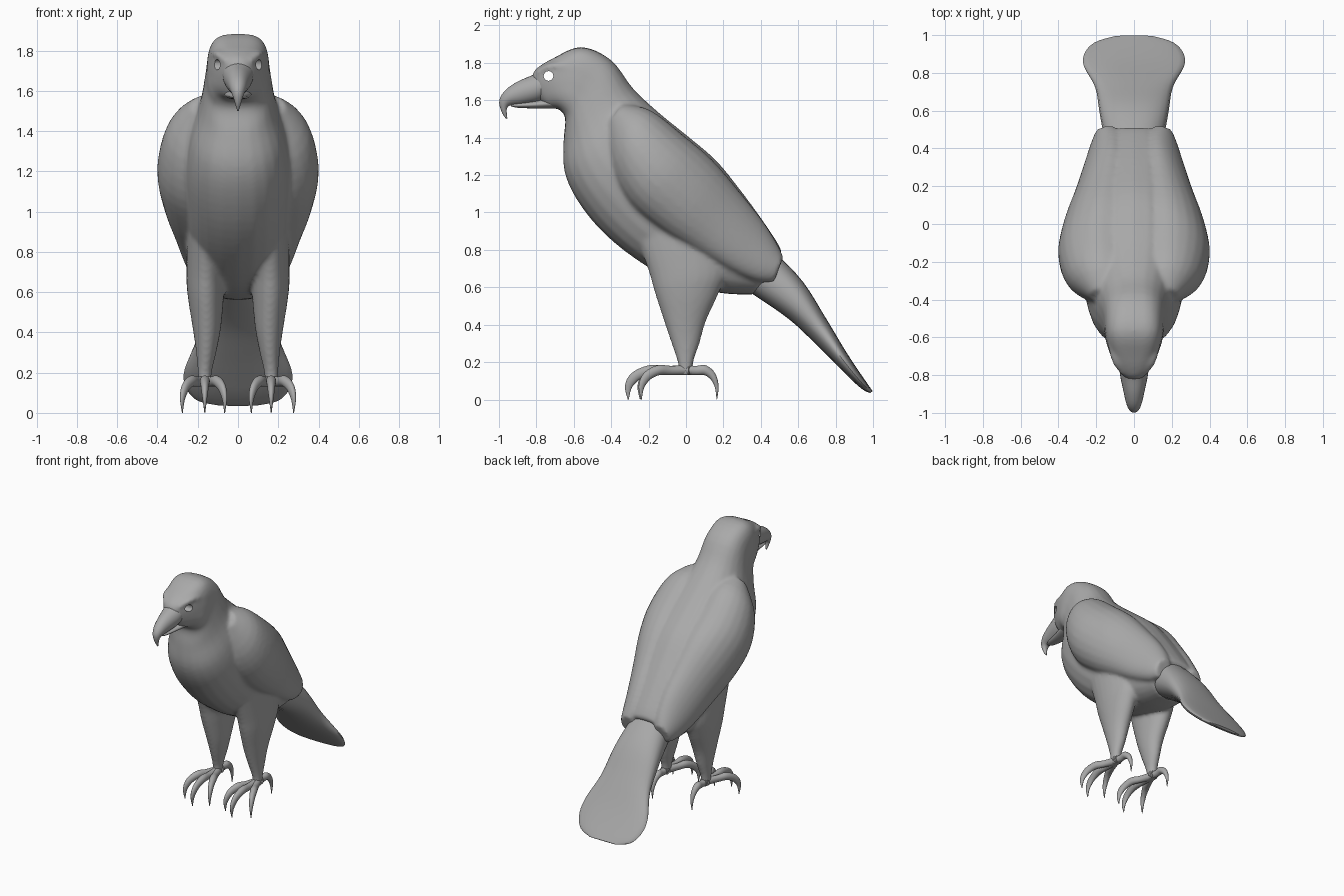
import bpy, bmesh, math
from mathutils import Vector, Matrix

if "Cube" in bpy.data.objects:
    bpy.data.objects.remove(bpy.data.objects["Cube"])

SEG, STEP = 24, 4
grey = bpy.data.materials.new("dark_grey")
grey.diffuse_color = (.4, .4, .4, 1)
grey.use_nodes = True
grey.node_tree.nodes["Principled BSDF"].inputs["Base Color"].default_value = grey.diffuse_color


def spline(p0, p1, p2, p3, t):
    return 0.5 * (2 * p1 + (p2 - p0) * t + (2 * p0 - 5 * p1 + 4 * p2 - p3) * t * t
                  + (3 * p1 - p0 - 3 * p2 + p3) * t ** 3)


def loft(name, rings, power=2.0, mirror=False, matrix=None):
    """Skin smooth oval rings: lower point, upper point, half thickness, optional squareness."""
    def vec(p):
        return Vector(p) if len(p) == 3 else Vector((0, *p))
    keys = [(vec(r[0]), vec(r[1]), r[2], r[3] if len(r) > 3 else power) for r in rings]
    fine = []
    for i in range(len(keys) - 1):
        q = [keys[min(max(i + k, 0), len(keys) - 1)] for k in (-1, 0, 1, 2)]
        for s in range(STEP):
            fine.append([spline(*[k[c] for k in q], s / STEP) for c in range(4)])
    fine.append(keys[-1])

    bm = bmesh.new()
    loops = []
    for a, b, t, p in fine:
        mid, u = (a + b) / 2, (b - a) / 2
        un = u.normalized()
        side = Vector((1, 0, 0))
        side = (side - un * side.dot(un)).normalized() * max(t, 0.001)

        def sup(v):
            return math.copysign(abs(v) ** (2 / p), v)
        loops.append([bm.verts.new(mid + u * sup(math.cos(w)) + side * sup(math.sin(w)))
                      for w in (2 * math.pi * k / SEG for k in range(SEG))])
    for r0, r1 in zip(loops, loops[1:]):
        for k in range(SEG):
            n = (k + 1) % SEG
            bm.faces.new((r0[k], r0[n], r1[n], r1[k]))
    bm.faces.new(loops[0])
    bm.faces.new(loops[-1])
    if matrix:
        bmesh.ops.transform(bm, matrix=matrix, verts=bm.verts)
    bmesh.ops.recalc_face_normals(bm, faces=bm.faces)
    me = bpy.data.meshes.new(name)
    bm.to_mesh(me)
    bm.free()
    me.materials.append(grey)
    ob = bpy.data.objects.new(name, me)
    bpy.context.collection.objects.link(ob)
    if mirror:
        ob.modifiers.new("mirror", 'MIRROR').use_mirror_merge = False
    return ob


# Head, neck and torso: one skin from the face to the rump
body = loft("body", [
    ((-.78, 1.60), (-.825, 1.73), .05, 2.4),
    ((-.74, 1.56), (-.80, 1.77), .08, 2.6),
    ((-.69, 1.555), (-.71, 1.825), .122, 3),
    ((-.66, 1.535), (-.56, 1.885), .15, 3.2),
    ((-.645, 1.49), (-.40, 1.815), .162, 2.8),
    ((-.655, 1.38), (-.28, 1.66), .19),
    ((-.65, 1.22), (-.14, 1.53), .24),
    ((-.585, 1.07), (.02, 1.40), .265),
    ((-.455, .905), (.165, 1.275), .265),
    ((-.275, .755), (.295, 1.115), .255),
    ((-.05, .625), (.405, .965), .235),
    ((.18, .57), (.485, .845), .205),
    ((.36, .56), (.515, .785), .17)], power=2.3)

# Brow ridges
brow = loft("brow", [
    ((.055, -.805, 1.735), (.05, -.795, 1.76), .018),
    ((.095, -.735, 1.76), (.085, -.725, 1.80), .028),
    ((.13, -.64, 1.765), (.12, -.63, 1.795), .015)], mirror=True)

# Folded wings
wing = loft("wing", [
    ((.15, -.43, 1.46), (.12, -.34, 1.58), .10),
    ((.22, -.40, 1.24), (.12, -.19, 1.54), .185),
    ((.25, -.30, 1.05), (.12, -.01, 1.40), .215),
    ((.25, -.12, .90), (.12, .14, 1.275), .185),
    ((.24, .08, .785), (.11, .29, 1.10), .13),
    ((.22, .25, .69), (.10, .41, .95), .095),
    ((.19, .38, .635), (.10, .485, .83), .078),
    ((.17, .47, .63), (.12, .52, .76), .055)], mirror=True)

# Feathered thighs and ankles
leg = loft("leg", [((x, front, z), (x, back, z), t) for z, x, front, back, t in (
    (.95, .15, -.30, .20, .10),
    (.70, .16, -.205, .22, .097),
    (.58, .16, -.17, .18, .09),
    (.42, .155, -.118, .108, .07),
    (.30, .158, -.078, .073, .05),
    (.20, .165, -.045, .04, .035),
    (.13, .165, -.04, .035, .032))], mirror=True)

# Fuse these parts into one continuous feathered skin
bpy.ops.object.select_all(action='DESELECT')
for ob in (body, brow, wing, leg):
    ob.select_set(True)
bpy.context.view_layer.objects.active = body
bpy.ops.object.convert(target='MESH')
bpy.ops.object.join()
remesh = body.modifiers.new("fuse", 'REMESH')
remesh.mode, remesh.voxel_size = 'VOXEL', .012
soft = body.modifiers.new("soften", 'SMOOTH')
soft.factor, soft.iterations = .5, 9

# Open eye sockets
bpy.ops.mesh.primitive_cylinder_add(vertices=16, radius=.026, depth=1,
                                    location=(0, -.735, 1.73),
                                    rotation=(0, math.pi / 2, 0))
cutter = bpy.context.object
cutter.data.materials.append(grey)
cut = body.modifiers.new("eyes", 'BOOLEAN')
cut.object, cut.operation, cut.solver = cutter, 'DIFFERENCE', 'EXACT'
bpy.context.view_layer.objects.active = body
for name in ("fuse", "soften", "eyes"):
    bpy.ops.object.modifier_apply(modifier=name)
bpy.data.objects.remove(cutter)

# Hooked beak
loft("upper_beak", [
    ((-.74, 1.61), (-.79, 1.755), .078),
    ((-.80, 1.59), (-.82, 1.735), .072),
    ((-.88, 1.577), (-.90, 1.70), .055),
    ((-.94, 1.572), (-.965, 1.655), .04),
    ((-.957, 1.555), (-.998, 1.60), .026),
    ((-.958, 1.53), (-.987, 1.54), .014),
    ((-.955, 1.503), (-.962, 1.50), .004)])
loft("lower_beak", [
    ((-.68, 1.555), (-.69, 1.62), .08),
    ((-.80, 1.556), (-.80, 1.598), .052),
    ((-.90, 1.56), (-.90, 1.585), .032),
    ((-.935, 1.568), (-.935, 1.58), .012)])

# Fanned tail with a rounded end
loft("tail", [
    ((.34, .575), (.48, .785), .15),
    ((.55, .43), (.625, .63), .182),
    ((.70, .29), (.745, .44), .205),
    ((.82, .17), (.85, .265), .265),
    ((.89, .10), (.915, .165), .262),
    ((.95, .05), (.97, .085), .21),
    ((.985, .035), (.998, .045), .11)], power=2.3)

# Toes with curved claws
toe = [((.03, .13), (.03, .185), .03),
       ((-.10, .13), (-.10, .18), .022),
       ((-.18, .13), (-.18, .185), .025),
       ((-.235, .11), (-.255, .16), .02),
       ((-.265, .085), (-.30, .12), .016),
       ((-.285, .055), (-.317, .065), .01),
       ((-.297, 0), (-.302, 0), .002)]
for name, angle, length in (("middle_toe", 0, 1.03), ("outer_toe", 25, .88),
                            ("inner_toe", -22, .88), ("hind_toe", 180, .55)):
    m = (Matrix.Translation((.165, 0, 0)) @ Matrix.Rotation(math.radians(angle), 4, 'Z')
         @ Matrix.Diagonal((1, length, 1, 1)))
    loft(name, toe, mirror=True, matrix=m)

# Smooth shading
bpy.ops.object.select_all(action='SELECT')
bpy.context.view_layer.objects.active = body
bpy.ops.object.shade_smooth_by_angle(angle=math.radians(50))
